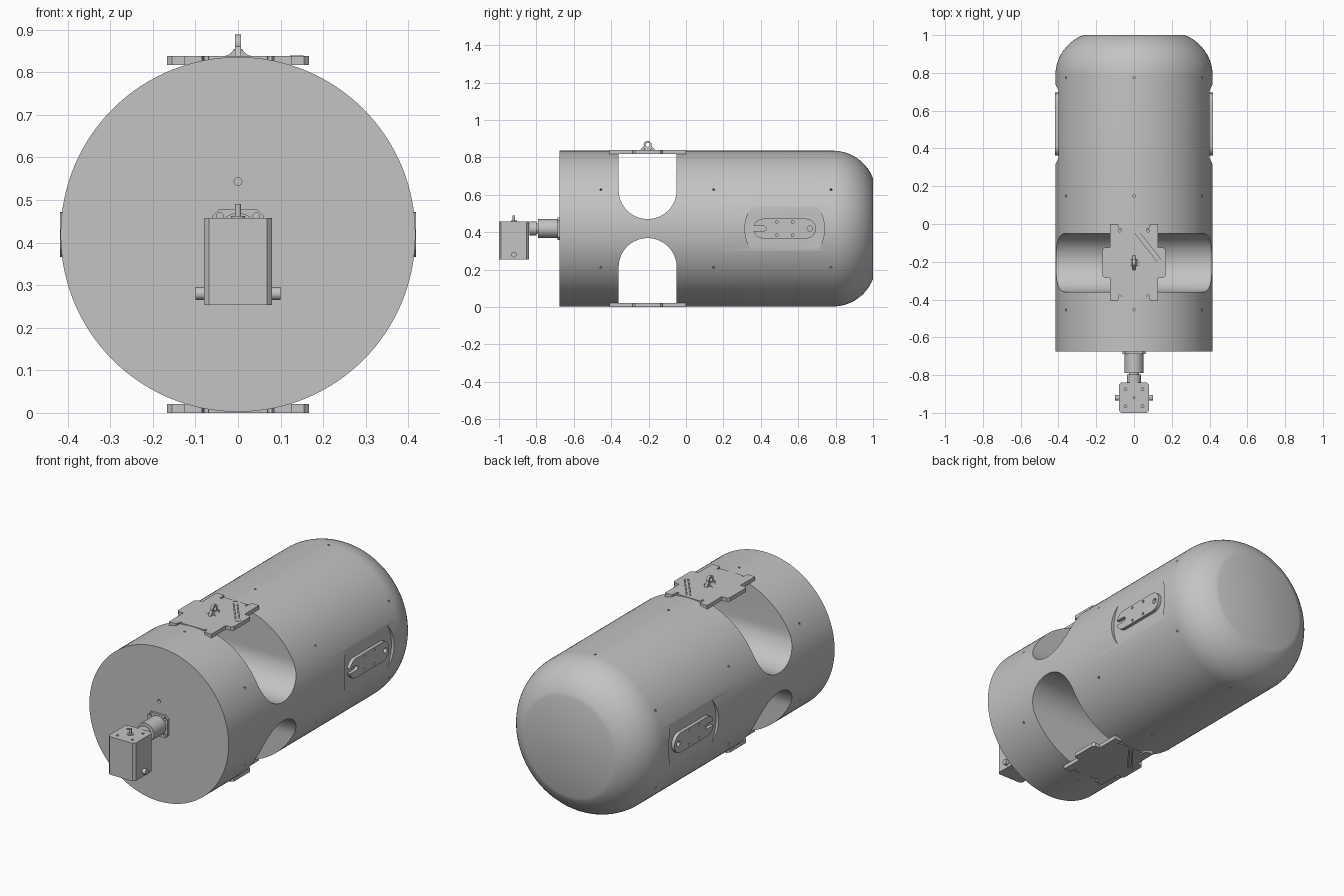
import bpy, bmesh
from math import sin, cos, pi, radians, atan2
from mathutils import Matrix, Vector

if "Cube" in bpy.data.objects:
    bpy.data.objects.remove(bpy.data.objects["Cube"])

grey = bpy.data.materials.new("plain grey")
grey.use_nodes = True
grey.diffuse_color = (0.55, 0.55, 0.55, 1)
grey.node_tree.nodes["Principled BSDF"].inputs["Base Color"].default_value = (0.55, 0.55, 0.55, 1)

MID = 0.419      # height of the hull axis
R = 0.4165       # hull radius
BAY = -0.205     # y of the bays and their plates
PAD = 0.5275     # y of the side panels


def finish(name, bm):
    bmesh.ops.recalc_face_normals(bm, faces=bm.faces)
    mesh = bpy.data.meshes.new(name)
    bm.to_mesh(mesh)
    bm.free()
    mesh.materials.append(grey)
    ob = bpy.data.objects.new(name, mesh)
    bpy.context.scene.collection.objects.link(ob)
    return ob


def add_prism(bm, axis, outline, lo, hi):
    """Extrude a flat outline along an axis."""
    def put(u, v, w):
        return {"x": (w, u, v), "y": (u, w, v), "z": (u, v, w)}[axis]
    ends = [[bm.verts.new(put(u, v, w)) for u, v in outline] for w in (lo, hi)]
    for ring in ends:
        bm.faces.new(ring)
    n = len(outline)
    for i in range(n):
        j = (i + 1) % n
        bm.faces.new((ends[0][i], ends[0][j], ends[1][j], ends[1][i]))


def prism(name, axis, outline, lo, hi):
    bm = bmesh.new()
    add_prism(bm, axis, outline, lo, hi)
    return finish(name, bm)


def arc(u, v, r, a, b, n):
    return [(u + r * cos(a + (b - a) * i / n), v + r * sin(a + (b - a) * i / n)) for i in range(n + 1)]


def circle(u, v, r, n=24):
    return arc(u, v, r, 0, 2 * pi, n)[:-1]


def capsule(a, b, r, n=12):
    t = atan2(b[1] - a[1], b[0] - a[0])
    return arc(*b, r, t - pi / 2, t + pi / 2, n) + arc(*a, r, t + pi / 2, t + 1.5 * pi, n)


def bevelled(u, v, hu, hv, c):
    return [(u + su * (hu - cu), v + sv * (hv - cv)) for su, sv, cu, cv in (
        (-1, -1, c, 0), (1, -1, c, 0), (1, -1, 0, c), (1, 1, 0, c),
        (1, 1, c, 0), (-1, 1, c, 0), (-1, 1, 0, c), (-1, -1, 0, c))]


def cut(ob, cutter):
    mod = ob.modifiers.new("cut", "BOOLEAN")
    mod.operation, mod.solver, mod.object = "DIFFERENCE", "EXACT", cutter
    deps = bpy.context.evaluated_depsgraph_get()
    mesh = bpy.data.meshes.new_from_object(ob.evaluated_get(deps))
    ob.modifiers.clear()
    ob.data = mesh
    bpy.data.objects.remove(cutter)


def cut_all(ob, prisms):
    bm = bmesh.new()
    for p in prisms:
        add_prism(bm, *p)
    cut(ob, finish("cutter", bm))


# Hull: turned profile with a rounded, flat-ended tail
bm = bmesh.new()
profile = [(R, -0.675), (R, 0.145)] + arc(R - 0.23, 0.785, 0.23, 0, radians(69.2), 14)
verts = [bm.verts.new((r, y, MID)) for r, y in profile]
edges = [bm.edges.new(pair) for pair in zip(verts, verts[1:])]
bmesh.ops.spin(bm, geom=verts + edges, cent=(0, 0, MID), axis=(0, 1, 0), angle=2 * pi, steps=128)
bmesh.ops.remove_doubles(bm, verts=bm.verts, dist=1e-5)
bmesh.ops.holes_fill(bm, edges=bm.edges, sides=0)
hull = finish("hull", bm)

# Round-bottomed bays through the hull, flat side pads and front vent
bay = [(BAY + 0.155, 1)] + arc(BAY, 0.625, 0.155, 0, -pi, 32) + [(BAY - 0.155, 1)]
pad = circle(PAD, MID, 0.2125, 64)
cut_all(hull, [("x", bay, -1, 1), ("x", [(y, 2 * MID - z) for y, z in bay], -1, 1),
               ("x", pad, 0.4, 0.5), ("x", pad, -0.5, -0.4),
               ("y", circle(0, 0.543, 0.009), -0.7, -0.66)])

# Rings of small screw holes
bm = bmesh.new()
for y in (-0.455, 0.148, 0.775):
    for k in range(6):
        d = Vector((cos(radians(30 + 60 * k)), 0, sin(radians(30 + 60 * k))))
        place = Matrix.Translation(d * R + Vector((0, y, MID))) @ d.to_track_quat("Z", "Y").to_matrix().to_4x4()
        bmesh.ops.create_cone(bm, cap_ends=True, segments=12, radius1=0.006, radius2=0.006,
                              depth=0.03, matrix=place)
cut(hull, finish("cutter", bm))

# Bridge plates over both bays, the lower one turned half round
half = [(0.08, -0.022), (0.085, 0), (0.127, 0), (0.127, -0.125), (0.155, -0.125), (0.167, -0.137),
        (0.167, -0.273), (0.155, -0.285), (0.127, -0.285), (0.127, -0.408), (0.085, -0.408), (0.08, -0.386)]
outline = half + [(-x, y) for x, y in reversed(half)]
lever = ((0.008, -0.035), (0.138, -0.2))
for name, flip in (("top", False), ("bottom", True)):
    plate = prism(name + "_plate", "z", outline, 0.817, 0.838)
    holes = [("z", circle(x, y, 0.007, 16), 0.828, 0.85) for x in (-0.075, 0.075) for y in (-0.035, -0.383)]
    cut_all(plate, holes + [("z", capsule(*lever, 0.011), 0.83, 0.85)])
    bar = prism(name + "_lever", "z", capsule(*lever, 0.007), 0.825, 0.837)
    pivot = prism(name + "_lever_pivot", "z", circle(0.138, -0.2, 0.016), 0.825, 0.839 - 0.001 * flip)
    if flip:
        turn = Matrix.Translation((0, 0, 2 * MID)) @ Matrix.Diagonal((-1, 1, -1, 1))
        for ob in (plate, bar, pivot):
            ob.data.transform(turn)

# Lifting eye with a flared foot
eye = [(BAY + 0.04, 0.835), (BAY + 0.038, 0.842)] + arc(BAY, 0.867, 0.021, -0.3, pi + 0.3, 20)
eye += [(BAY - 0.038, 0.842), (BAY - 0.04, 0.835)]
lug = prism("lifting_eye", "x", eye, -0.007, 0.007)
cut_all(lug, [("x", circle(BAY, 0.867, 0.011), -0.1, 0.1)])
flare = arc(0.034, 0.864, 0.026, -pi / 2, -pi + 0.4, 6)
prism("lifting_eye_foot", "y", [(0.034, 0.835)] + flare + [(-x, z) for x, z in reversed(flare)]
      + [(-0.034, 0.835)], BAY - 0.018, BAY + 0.018)

# Side panels with an open slot, port and screw holes
for name, s in (("left", 1), ("right", -1)):
    lo, hi = sorted((s * 0.395, s * 0.418))
    panel = prism(name + "_panel", "x", capsule((0.413, MID), (0.642, MID), 0.053), lo, hi)
    holes = [("x", circle(y, z, 0.007, 16), lo - 0.1, hi + 0.1)
             for y in (0.485, 0.57) for z in (MID - 0.036, MID + 0.036)]
    cut_all(panel, holes + [("x", capsule((0.3, MID), (0.415, MID), 0.013), lo - 0.1, hi + 0.1),
                            ("x", circle(0.662, MID, 0.014), lo - 0.1, hi + 0.1)])

# Front drive: flange, stepped coupling and gearbox
flange = prism("drive_flange", "y", bevelled(0, MID, 0.06, 0.06, 0.016), -0.687, -0.67)
cut_all(flange, [("y", circle(x, MID + z, 0.008, 16), -0.8, -0.6)
                 for x in (-0.043, 0.043) for z in (-0.043, 0.043)])
prism("coupling_body", "y", circle(0, MID, 0.05, 48), -0.79, -0.68)
prism("coupling_neck", "y", circle(0, MID, 0.026, 32), -0.805, -0.785)
prism("coupling_collar", "y", circle(0, MID, 0.037, 48), -0.838, -0.798)

box = prism("gearbox", "z", bevelled(0, -0.92, 0.08, 0.08, 0.012), 0.253, 0.458)
cut_all(box, [("z", circle(x, -0.92 + y, 0.007, 16), 0.44, 0.5)
              for x in (-0.045, 0.045) for y in (-0.045, 0.045)])
prism("gearbox_boss", "z", circle(0, -0.92, 0.016), 0.45, 0.462)
prism("gearbox_shaft", "z", circle(0, -0.92, 0.007), 0.45, 0.49)
prism("gearbox_pins", "x", circle(-0.92, 0.28, 0.015), -0.1, 0.1)

# Smooth shading with crisp edges
bpy.ops.object.select_all(action="DESELECT")
for ob in bpy.context.scene.objects:
    if ob.type == "MESH":
        ob.select_set(True)
        bpy.context.view_layer.objects.active = ob
bpy.ops.object.shade_smooth_by_angle(angle=radians(30))
